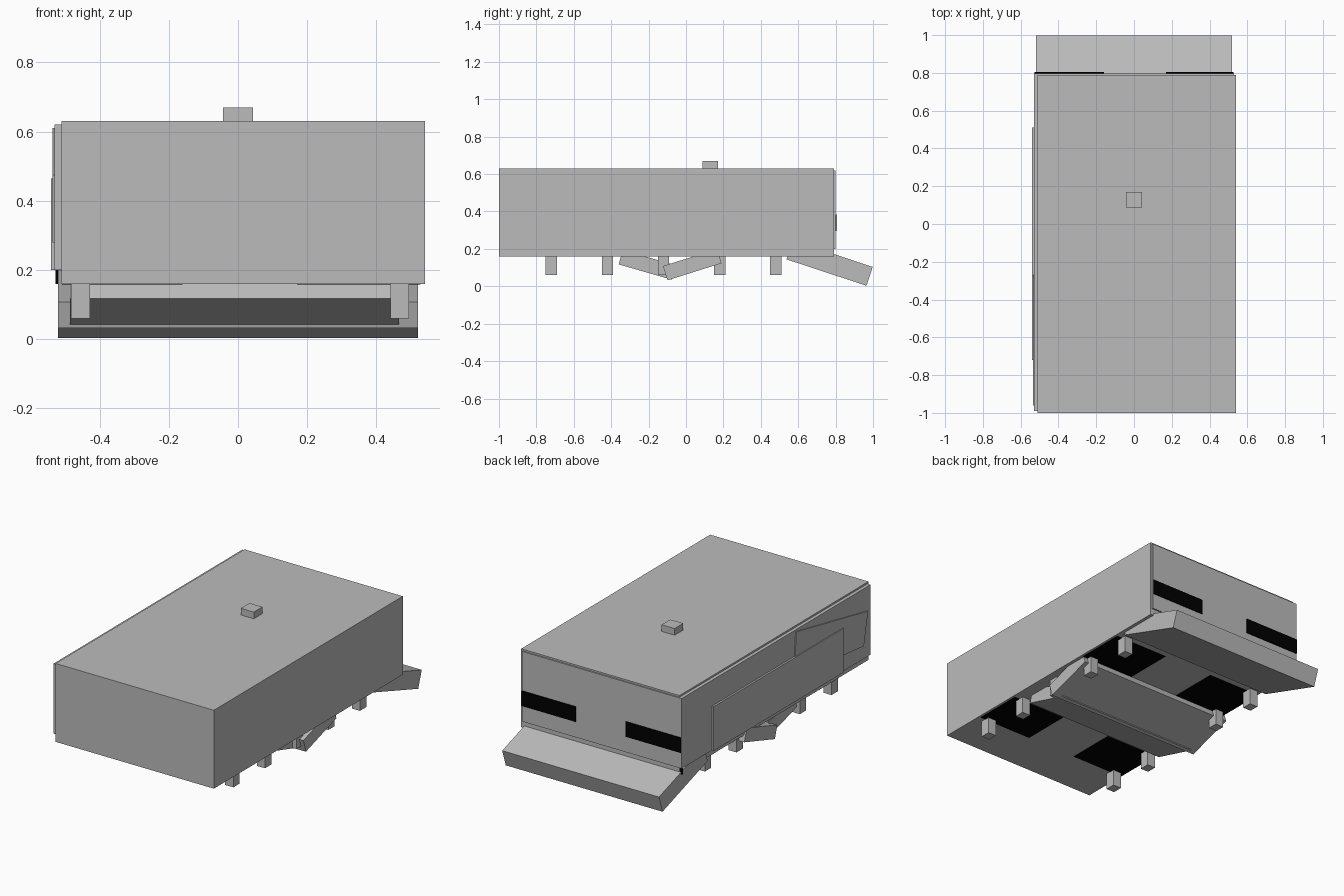
import bpy
from math import atan2, hypot
from mathutils import Vector

cube = bpy.data.objects.get("Cube")
if cube:
    bpy.data.objects.remove(cube, do_unlink=True)


def material(name, color):
    mat = bpy.data.materials.new(name)
    mat.use_nodes = True
    mat.diffuse_color = (*color, 1)
    mat.node_tree.nodes["Principled BSDF"].inputs["Base Color"].default_value = (*color, 1)
    return mat


GREY = material("hull grey", (0.5, 0.5, 0.5))
BLACK = material("black", (0.0, 0.0, 0.0))


def box(name, x, y, z, mat=GREY):
    """Axis-aligned box from (min, max) ranges."""
    bpy.ops.mesh.primitive_cube_add(size=1, location=[sum(r) / 2 for r in (x, y, z)])
    obj = bpy.context.object
    obj.name = name
    obj.scale = [r[1] - r[0] for r in (x, y, z)]
    obj.data.materials.append(mat)
    return obj


def slab(name, x, start, end, thickness):
    """Tilted box whose lower edge runs from start to end in the y-z plane."""
    a, b = Vector(start), Vector(end)
    d = (b - a).normalized()
    centre = (a + b) / 2 + Vector((-d.y, d.x)) * thickness / 2
    length = hypot(*(b - a))
    obj = box(name, x, (-length / 2, length / 2), (-thickness / 2, thickness / 2))
    obj.location = (sum(x) / 2, centre.x, centre.y)
    obj.rotation_euler.x = atan2(d.y, d.x)
    return obj


def side_plate(name, outline, x):
    """Extruded y-z outline on the right side."""
    n = len(outline)
    verts = [(px, *p) for px in x for p in outline]
    faces = [list(range(n)), list(range(n, 2 * n))[::-1]]
    faces += [(i, i + n, (i + 1) % n + n, (i + 1) % n) for i in range(n)]
    mesh = bpy.data.meshes.new(name)
    mesh.from_pydata(verts, [], faces)
    mesh.materials.append(GREY)
    obj = bpy.data.objects.new(name, mesh)
    bpy.context.collection.objects.link(obj)


# Main hull, side and rear cladding, roof hatch
box("hull", (-0.51, 0.54), (-1, 0.79), (0.16, 0.63))
box("right_cladding", (-0.53, -0.51), (-0.99, 0.79), (0.2, 0.62))
box("rear_cladding", (-0.53, 0.53), (0.79, 0.798), (0.2, 0.62))
box("roof_hatch", (-0.043, 0.043), (0.088, 0.17), (0.63, 0.67))

# Raised panels on the right side
box("long_side_panel", (-0.541, -0.53), (-0.72, 0.51), (0.2, 0.465))
side_plate("slanted_side_panel",
           [(-0.28, 0.61), (-0.96, 0.475), (-0.92, 0.28), (-0.26, 0.345)],
           (-0.536, -0.53))

# Ramps under the hull
slab("rear_ramp", (-0.52, 0.52), (0.537, 0.144), (0.965, 0.003), 0.106)
slab("middle_ramp_back", (-0.52, 0.52), (-0.099, 0.032), (0.19, 0.123), 0.08)
slab("middle_ramp_front", (-0.485, 0.465), (-0.36, 0.117), (-0.075, 0.035), 0.08)

# Rows of short legs
for i in range(5):
    y = -0.72 + 0.3 * i
    for side, x in (("right", -0.455), ("left", 0.467)):
        box(f"{side}_leg_{i + 1}", (x - 0.027, x + 0.027), (y - 0.03, y + 0.03), (0.06, 0.17))

# Black rear lamps, underside bays and lower corner plate
for side, x in (("right", (-0.527, -0.16)), ("left", (0.17, 0.527))):
    box(f"{side}_rear_lamp", x, (0.797, 0.804), (0.295, 0.385), BLACK)
    inner = (max(x[0], -0.509), x[1])
    for end, y in (("front", (-0.72, -0.42)), ("rear", (0.18, 0.48))):
        box(f"{side}_{end}_bay", inner, y, (0.158, 0.162), BLACK)
box("rear_corner_plate", (-0.527, -0.51), (0.782, 0.788), (0.16, 0.2), BLACK)
